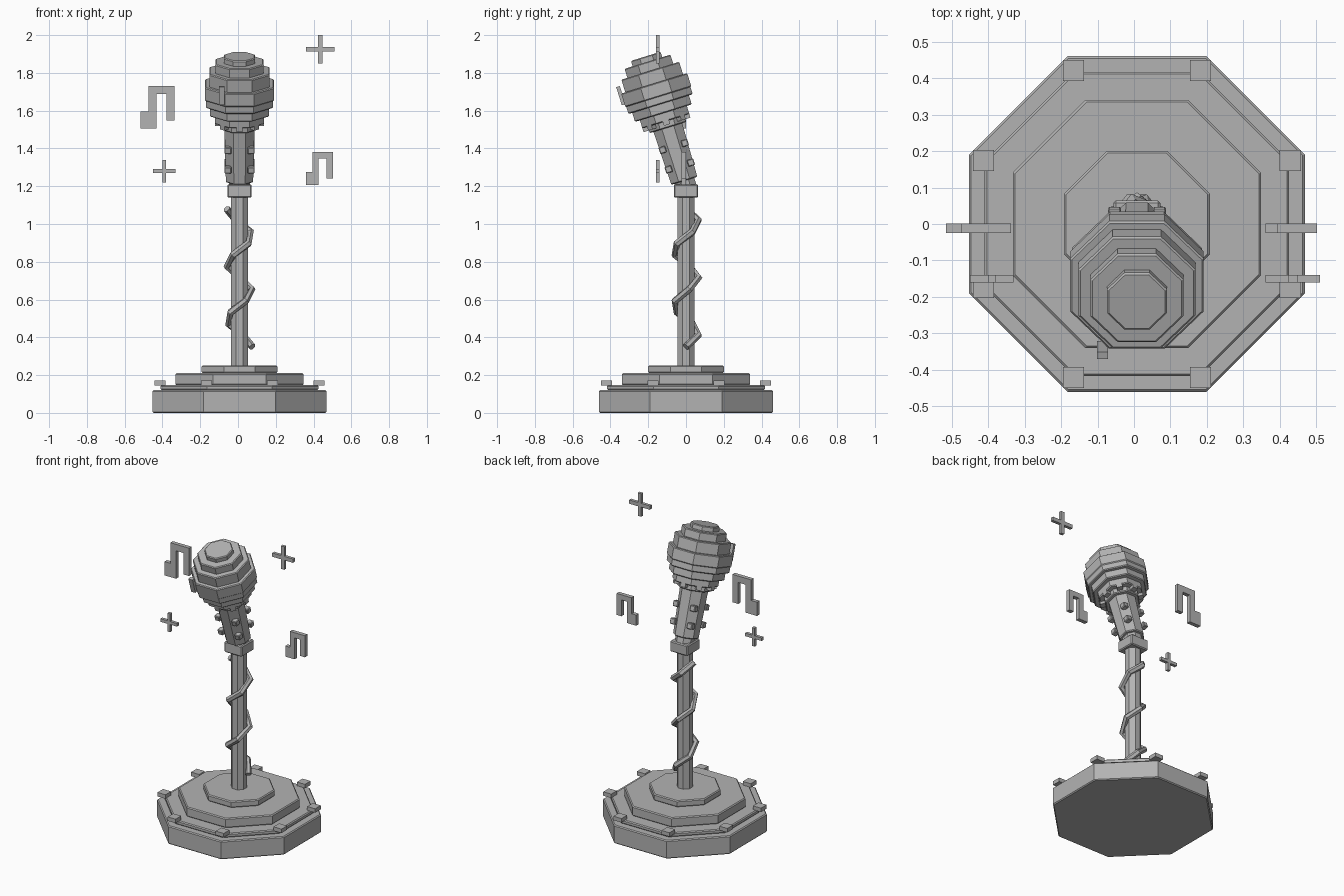
import bpy, bmesh, math
from mathutils import Matrix, Vector

if "Cube" in bpy.data.objects:
    bpy.data.objects.remove(bpy.data.objects["Cube"])

CX = 0.008           # stand axis
grey = bpy.data.materials.new("grey")
grey.diffuse_color = (0.45, 0.45, 0.45, 1)
grey.use_nodes = True
grey.node_tree.nodes["Principled BSDF"].inputs["Base Color"].default_value = grey.diffuse_color
TILT = Matrix.Translation((CX, 0, 1.2)) @ Matrix.Rotation(0.3, 4, 'X')
STAND = Matrix.Translation((CX, 0, 0))


def finish(name, bm, matrix=Matrix(), bevel=0.0):
    bmesh.ops.recalc_face_normals(bm, faces=bm.faces[:])
    me = bpy.data.meshes.new(name)
    bm.to_mesh(me)
    bm.free()
    me.materials.append(grey)
    ob = bpy.data.objects.new(name, me)
    ob.matrix_world = matrix
    bpy.context.collection.objects.link(ob)
    if bevel:
        mod = ob.modifiers.new("bevel", 'BEVEL')
        mod.width = bevel
        mod.segments = 1
        mod.limit_method = 'ANGLE'
        mod.angle_limit = math.radians(50)
    return ob


def octagon(name, r0, z0, z1, matrix, r1=None, bevel=0.005):
    """Eight-sided disc, flat side to the front; r is centre to flat."""
    bm = bmesh.new()
    k = 1 / math.cos(math.pi / 8)
    bmesh.ops.create_cone(bm, cap_ends=True, segments=8, radius1=r0 * k,
                          radius2=(r1 or r0) * k, depth=z1 - z0)
    top = max(bm.verts, key=lambda v: v.co.z)
    if abs(math.sin(4 * math.atan2(top.co.y, top.co.x))) < 0.5:
        bmesh.ops.rotate(bm, verts=bm.verts[:], matrix=Matrix.Rotation(math.pi / 8, 3, 'Z'))
    bmesh.ops.translate(bm, verts=bm.verts[:], vec=(0, 0, (z0 + z1) / 2))
    return finish(name, bm, matrix, bevel)


def box(name, centre, size, matrix=Matrix(), turn=0.0, bevel=0.0):
    bm = bmesh.new()
    bmesh.ops.create_cube(bm, size=1, matrix=Matrix.Diagonal((*size, 1)))
    return finish(name, bm, matrix @ Matrix.Translation(centre) @ Matrix.Rotation(turn, 4, 'Z'), bevel)


def plate(name, outline, y, depth):
    """Upright plate extruded from an x-z outline."""
    bm = bmesh.new()
    face = bm.faces.new([bm.verts.new((x, y - depth / 2, z)) for x, z in outline])
    ext = bmesh.ops.extrude_face_region(bm, geom=[face])
    bmesh.ops.translate(bm, vec=(0, depth, 0),
                        verts=[g for g in ext["geom"] if isinstance(g, bmesh.types.BMVert)])
    return finish(name, bm)


# Stepped base
for name, r, z0, z1 in (("base_plinth", 0.46, 0, 0.12), ("base_rim_step", 0.417, 0.12, 0.147),
                        ("base_middle_step", 0.34, 0.147, 0.21), ("base_top_step", 0.2, 0.21, 0.252)):
    octagon(name, r, z0, z1, STAND, bevel=0.006)

# Corner blocks on the base
for i in range(8):
    a = math.pi / 8 + i * math.pi / 4
    box("base_corner_block", (CX + 0.455 * math.cos(a), 0.455 * math.sin(a), 0.158), (0.058, 0.058, 0.026))

# Pole and collar
octagon("pole", 0.045, 0.25, 1.16, STAND, bevel=0)
box("pole_collar", (CX, 0, 1.175), (0.128, 0.128, 0.07), bevel=0.006)

# Cable wound round the pole
curve = bpy.data.curves.new("cable", 'CURVE')
curve.dimensions = '3D'
curve.bevel_depth = 0.019
curve.bevel_resolution = 1
curve.use_fill_caps = True
spline = curve.splines.new('POLY')
STEPS = 12
spline.points.add(STEPS)
for i, p in enumerate(spline.points):
    t = i / STEPS
    a = t * 2.5 * 2 * math.pi
    p.co = (CX + 0.068 * math.cos(a), 0.068 * math.sin(a), 0.35 + 0.73 * t, 1)
    spline.use_smooth = False
curve.materials.append(grey)
bpy.context.collection.objects.link(bpy.data.objects.new("cable", curve))

# Tilted microphone: handle, then stacked head discs
octagon("handle_neck", 0.055, -0.02, 0.05, TILT, bevel=0)
octagon("handle", 0.072, 0.03, 0.34, TILT, r1=0.08)
octagon("head_collar", 0.1, 0.325, 0.365, TILT)
for r, t0, t1 in ((0.13, 0.36, 0.41), (0.157, 0.405, 0.46), (0.178, 0.455, 0.50),
                  (0.183, 0.495, 0.57), (0.16, 0.565, 0.64),
                  (0.127, 0.635, 0.69), (0.082, 0.685, 0.72)):
    octagon("head_disc", r, t0, t1, TILT)

# Studs on the handle, blocks under the head, switch on the head
for i in range(4):
    a = math.pi / 4 + i * math.pi / 2
    for t in (0.112, 0.22):
        box("handle_stud", (0.087 * math.cos(a), 0.087 * math.sin(a), t), (0.036, 0.036, 0.036), TILT, bevel=0.004)
for i in range(8):
    a = i * math.pi / 4
    box("head_collar_block", (0.113 * math.cos(a), 0.113 * math.sin(a), 0.355), (0.034, 0.034, 0.03), TILT, a)
box("head_switch", (-0.094, -0.188, 0.56), (0.03, 0.02, 0.10), TILT)


# Floating music notes and sparkles
def note(name, x, z, w, h, s):
    """x, z: lower left corner; s: stem thickness."""
    sx, r = x + 0.235 * w, x + w
    plate(name, [(x, z), (sx + s, z), (sx + s, z + h - s), (r - s, z + h - s), (r - s, z + 0.19 * h),
                 (r, z + 0.19 * h), (r, z + h), (sx, z + h), (sx, z + 0.4 * h), (x, z + 0.4 * h)], -0.012, 0.026)


def sparkle(name, x, z, r, w):
    corner = [(w, w), (w, r), (-w, r), (-w, w), (-r, w), (-r, -w),
              (-w, -w), (-w, -r), (w, -r), (w, -w), (r, -w), (r, w)]
    plate(name, [(x + a, z + b) for a, b in corner], -0.15, 0.02)


note("large_note", -0.515, 1.505, 0.178, 0.225, 0.042)
note("small_note", 0.36, 1.207, 0.142, 0.174, 0.034)
sparkle("large_sparkle", 0.435, 1.925, 0.075, 0.0125)
sparkle("small_sparkle", -0.39, 1.28, 0.06, 0.01)
